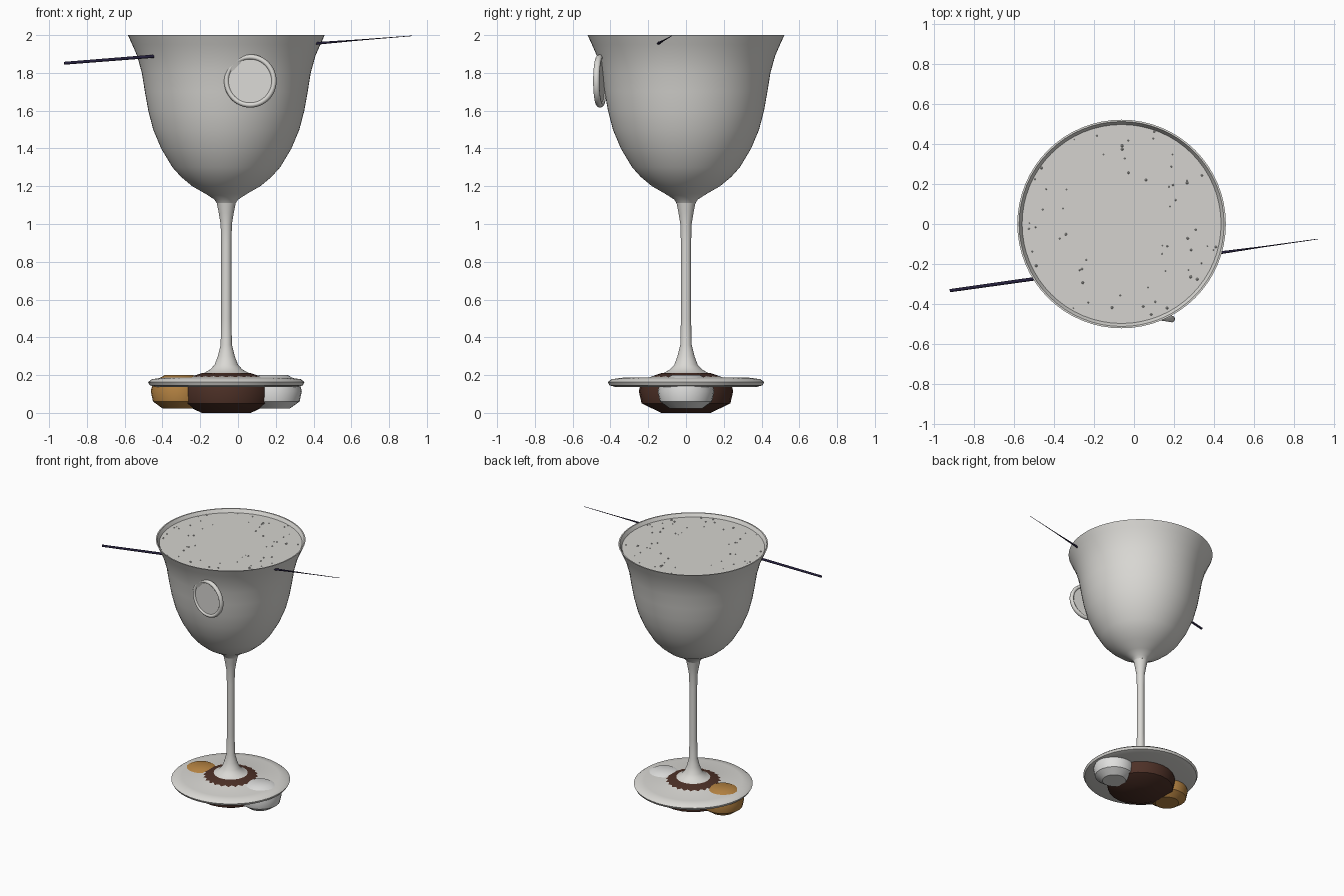
import bpy, bmesh, math, random
from mathutils import Vector, Matrix

if "Cube" in bpy.data.objects:
    bpy.data.objects.remove(bpy.data.objects["Cube"])

random.seed(4)
CX = -0.062  # axis of the goblet


def material(name, rgb):
    m = bpy.data.materials.new(name)
    m.diffuse_color = (*rgb, 1)
    m.use_nodes = True
    m.node_tree.nodes["Principled BSDF"].inputs["Base Color"].default_value = m.diffuse_color
    return m


GLASS = material("pale_grey", (0.70, 0.69, 0.66))
LIQUID = material("liquid_grey", (0.66, 0.65, 0.62))
BROWN = material("dark_brown", (0.075, 0.03, 0.02))
GOLD = material("gold", (0.47, 0.23, 0.055))
WHITE = material("white", (0.74, 0.74, 0.73))
NAVY = material("dark_navy", (0.018, 0.014, 0.045))


def finish(name, bm, mat, angle=40):
    bmesh.ops.recalc_face_normals(bm, faces=bm.faces)
    me = bpy.data.meshes.new(name)
    bm.to_mesh(me)
    bm.free()
    me.materials.append(mat)
    ob = bpy.data.objects.new(name, me)
    bpy.context.collection.objects.link(ob)
    bpy.ops.object.select_all(action='DESELECT')
    ob.select_set(True)
    bpy.context.view_layer.objects.active = ob
    bpy.ops.object.shade_smooth_by_angle(angle=math.radians(angle))
    return ob


def lathe(name, profile, mat, sides=64, matrix=None, angle=40, closed=False):
    """Spin (radius, height) points around z."""
    bm = bmesh.new()
    rings = []
    for r, z in profile:
        if r < 1e-6:
            rings.append([bm.verts.new((0, 0, z))] * sides)
        else:
            rings.append([bm.verts.new((r * math.cos(math.tau * i / sides),
                                        r * math.sin(math.tau * i / sides), z))
                          for i in range(sides)])
    pairs = list(zip(rings, rings[1:]))
    if closed:
        pairs.append((rings[-1], rings[0]))
    for a, b in pairs:
        for i in range(sides):
            j = (i + 1) % sides
            bm.faces.new(list(dict.fromkeys((a[i], a[j], b[j], b[i]))))
    bm.transform(matrix if matrix else Matrix.Translation((CX, 0, 0)))
    return finish(name, bm, mat, angle)


# Goblet: outer bowl, rim and inner bowl
outer = [(0.05, 1.11), (0.063, 1.13), (0.11, 1.16), (0.18, 1.2), (0.24, 1.25),
         (0.285, 1.3), (0.345, 1.4), (0.387, 1.5), (0.413, 1.6), (0.431, 1.7),
         (0.447, 1.8), (0.472, 1.89), (0.498, 1.95), (0.521, 2.0)]
inner = [(r - 0.012, z + 0.004) for r, z in outer[2:-1]]
lathe("bowl", outer + [(0.512, 2.0)] + inner[::-1] + [(0, 1.15)], GLASS)

# Stem flowing into the foot disc
lathe("stem_and_foot",
      [(0.05, 1.11), (0.04, 1.06), (0.03, 1.0), (0.027, 0.9), (0.027, 0.5),
       (0.03, 0.36), (0.045, 0.3), (0.062, 0.255), (0.085, 0.23), (0.115, 0.213),
       (0.2, 0.187), (0.34, 0.186), (0.395, 0.178), (0.414, 0.163),
       (0.405, 0.146), (0.37, 0.136), (0, 0.136)], GLASS, sides=48)

# Liquid filling the bowl
level = 1.975
body = [(r - 0.004, z) for r, z in inner if z < level]
lathe("liquid", [(0, 1.17)] + body + [(0.497, level), (0, level)], LIQUID)

# Bubbles floating on the liquid, mostly near the rim
bm = bmesh.new()
for _ in range(60):
    d = 0.49 * random.uniform(0.15, 1) ** 0.4
    a = random.uniform(0, math.tau)
    bmesh.ops.create_icosphere(
        bm, subdivisions=1, radius=random.uniform(0.003, 0.008),
        matrix=Matrix.Translation((CX + d * math.cos(a), d * math.sin(a), level)))
finish("bubbles", bm, LIQUID)

# Rounded sweets under the foot, their tops poking through it
lathe("brown_sweet",
      [(0, 0), (0.13, 0), (0.235, 0.05), (0.25, 0.115), (0.235, 0.175),
       (0.125, 0.212), (0, 0.212)], BROWN, sides=24, angle=30)
sweet = [(0, 0.022), (0.085, 0.022), (0.138, 0.06), (0.15, 0.115),
         (0.136, 0.167), (0.075, 0.2), (0, 0.2)]
for name, side, mat in (("gold_sweet", -1, GOLD), ("white_sweet", 1, WHITE)):
    lathe(name, sweet, mat, sides=24, angle=30,
          matrix=Matrix.Translation((CX + side * 0.25, 0, 0)))

# Round slice on the front of the bowl: flat disc with a raised rind
place = (Matrix.Translation((0.065, -0.455, 1.757))
         @ Matrix.Rotation(math.radians(-9), 4, 'Z')
         @ Matrix.Rotation(math.radians(90), 4, 'X'))
lathe("slice_disc", [(0, -0.008), (0.122, -0.008), (0.122, 0.008), (0, 0.008)],
      GLASS, sides=48, matrix=place)
rind = [(0.127 + 0.014 * math.cos(math.tau * k / 10),
         0.017 * math.sin(math.tau * k / 10)) for k in range(10)]
lathe("slice_rind", rind, GLASS, sides=48, matrix=place, closed=True, angle=60)

# Thin tapered stick passing through the bowl
start, end = Vector((-0.92, -0.333, 1.851)), Vector((0.92, -0.075, 1.996))
axis = end - start
length = axis.length
stick = Matrix.Translation(start) @ axis.to_track_quat('Z', 'Y').to_matrix().to_4x4()
lathe("stick", [(0, 0), (0.008, 0), (0.009, 0.3 * length), (0.007, 0.74 * length),
                (0.003, 0.85 * length), (0.0015, length), (0, length)],
      NAVY, sides=10, matrix=stick)
